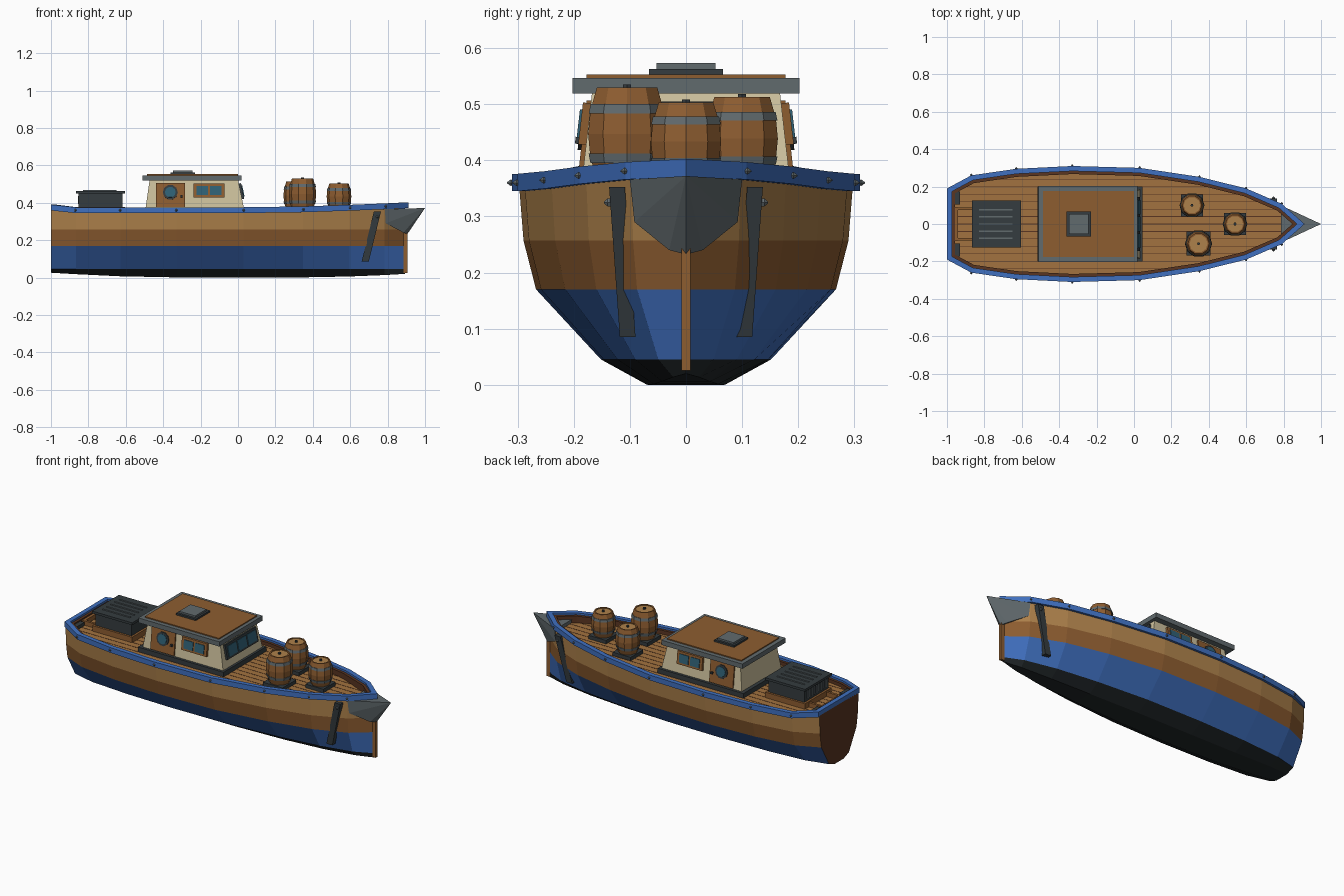
import bpy, bmesh, math
from mathutils import Vector

if "Cube" in bpy.data.objects:
    bpy.data.objects.remove(bpy.data.objects["Cube"])

def mat(name, r, g, b):
    m = bpy.data.materials.new(name)
    m.diffuse_color = (r, g, b, 1)
    m.use_nodes = True
    m.node_tree.nodes["Principled BSDF"].inputs["Base Color"].default_value = m.diffuse_color
    return m

BLUE = mat("blue_paint", .05, .16, .52)
BLACK = mat("black_tar", .015, .02, .022)
WOOD = mat("brown_wood", .27, .11, .03)
TAN = mat("tan_wood", .42, .22, .07)
DECK = mat("deck_wood", .36, .17, .05)
TRANSOM = mat("dark_wood", .10, .035, .015)
DARK = mat("dark_metal", .035, .045, .05)
IRON = mat("grey_iron", .12, .145, .155)
CREAM = mat("cream_paint", .62, .54, .34)
GLASS = mat("blue_glass", .03, .12, .18)

def mesh(name, verts, faces, mats, idx=None):
    me = bpy.data.meshes.new(name)
    me.from_pydata([tuple(v) for v in verts], [], faces)
    for m in mats:
        me.materials.append(m)
    if idx:
        me.polygons.foreach_set("material_index", idx)
    bm = bmesh.new()
    bm.from_mesh(me)
    bmesh.ops.recalc_face_normals(bm, faces=bm.faces)
    bm.to_mesh(me)
    bm.free()
    ob = bpy.data.objects.new(name, me)
    bpy.context.collection.objects.link(ob)
    return ob

def box(name, loc, size, m, rot=(0, 0, 0)):
    v = [(x * size[0] / 2, y * size[1] / 2, z * size[2] / 2)
         for x in (-1, 1) for y in (-1, 1) for z in (-1, 1)]
    f = [(0, 1, 3, 2), (4, 6, 7, 5), (0, 4, 5, 1), (2, 3, 7, 6), (0, 2, 6, 4), (1, 5, 7, 3)]
    ob = mesh(name, v, f, [m])
    ob.location, ob.rotation_euler = loc, rot
    return ob

def solid(name, pts, m):
    bm = bmesh.new()
    for p in pts:
        bm.verts.new(p)
    bmesh.ops.convex_hull(bm, input=bm.verts)
    me = bpy.data.meshes.new(name)
    bm.to_mesh(me)
    bm.free()
    me.materials.append(m)
    bpy.context.collection.objects.link(bpy.data.objects.new(name, me))

def lathe(name, prof, loc, m, n=10, rot=(0, 0, 0)):
    v = [(r * math.cos(2 * math.pi * i / n), r * math.sin(2 * math.pi * i / n), z)
         for r, z in prof for i in range(n)]
    f = [(k * n + i, k * n + (i + 1) % n, (k + 1) * n + (i + 1) % n, (k + 1) * n + i)
         for k in range(len(prof) - 1) for i in range(n)]
    f += [tuple(range(n)), tuple(range(len(v) - n, len(v)))]
    ob = mesh(name, v, f, [m])
    ob.location, ob.rotation_euler = loc, rot

# Plan outline of the boat, counter-clockwise from the stern corner
half = [(-1, .19), (-.87, .26), (-.63, .295), (-.33, .31), (.03, .30),
        (.35, .252), (.6, .19), (.79, .108)]
outline = [(x, -y) for x, y in half] + [(.912, 0)] + [(x, y) for x, y in reversed(half)]
N = len(outline)

def inset(pts, d):
    out = []
    for i in range(len(pts)):
        a, b, c = (Vector(pts[j % len(pts)]) for j in (i - 1, i, i + 1))
        n1, n2 = ((q - p).normalized() for p, q in ((a, b), (b, c)))
        n1, n2 = Vector((-n1.y, n1.x)), Vector((-n2.y, n2.x))
        out.append(b + (n1 + n2) * d / (1 + n1.dot(n2)))
    return out

def sheer(x):
    return .345 + .026 * max(0, (x - .1) / .8) ** 1.5 + (.014 if x < -.95 else 0)

def ring(name, d0, d1, lo, hi, m):
    v = []
    for d, h in ((d0, lo), (d0, hi), (d1, hi), (d1, lo)):
        v += [(x, y, sheer(x) + h) for x, y in inset(outline, d)]
    f = [(k * N + i, k * N + (i + 1) % N, (k + 1) % 4 * N + (i + 1) % N, (k + 1) % 4 * N + i)
         for k in range(4) for i in range(N)]
    mesh(name, v, f, [m])

# Hull with painted bands
plan = [(-1 if x < -.95 else x, y) for x, y in inset(outline, .013)]
levels = [(0, .24), (.045, .51), (.17, .90), (.257, .975), (None, 1)]
hv, hf, hi = [], [], []
for k, (z, w) in enumerate(levels):
    for x, y in plan:
        zz = sheer(x) + .005 if z is None else z
        if k == 0:
            zz = .024 * abs(x / .95) ** 3 if abs(x) < .95 else .026
        hv.append((x, y * w, zz))
for k in range(4):
    for i in range(N):
        j = (i + 1) % N
        hf.append((k * N + i, k * N + j, (k + 1) * N + j, (k + 1) * N + i))
        hi.append(4 if i == N - 1 else k)
for i in range(N // 2):
    a, b = N - 1 - i, N - 2 - i
    hf.append((i, i + 1, b, a) if b != i + 1 else (i, i + 1, a))
    hi.append(0)
mesh("hull", hv, hf, [BLACK, BLUE, WOOD, TAN, TRANSOM], hi)
box("stem_post", (.895, 0, .14), (.022, .016, .23), WOOD)

# Rail, inner trim and deck
ring("rail", 0, .027, 0, .031, BLUE)
ring("inner_trim", .025, .043, -.02, .02, TRANSOM)
dk = inset(outline, .03)
mesh("deck", [(x, y, .345) for x, y in dk], [tuple(range(N))], [DECK])
for i in range(-6, 7):
    y = i * .04
    xs = []
    for (x0, y0), (x1, y1) in zip(dk, dk[1:] + dk[:1]):
        if (y0 - y) * (y1 - y) <= 0 and abs(y1 - y0) > 1e-6:
            xs.append(x0 + (x1 - x0) * (y - y0) / (y1 - y0))
    box("deck_seam", ((min(xs) + max(xs)) / 2, y, .345), (max(xs) - min(xs), .003, .002), TRANSOM)
for x, y in outline[1:8] + outline[9:16]:
    s = math.copysign(1, y)
    lathe("rail_bolt", [(.003, -.004), (.007, .002), (.001, .009)], (x, y, sheer(x) + .015),
          IRON, 6, (-s * math.pi / 2, 0, 0))

# Iron bow plate and slanted side bars
solid("bow_plate", [(1, 0, .372), (.905, 0, .232)] +
      [(x, s * y, z) for s in (1, -1) for x, y, z in
       ((.785, .1, .366), (.79, .092, .29), (.885, .03, .24))], IRON)
for s in (1, -1):
    solid("bow_bar", [(x + dx, s * (y + dy), z) for x, y, z in ((.745, .123, .352), (.68, .104, .085))
                      for dx in (-.019, .019) for dy in (-.014, .014)], DARK)
    lathe("bar_bolt", [(.008, 0), (.008, .006), (.002, .012)], (.745, s * .134, .325), IRON, 6,
          (-s * math.pi / 2, 0, 0))

# Cabin walls, plinth and roof
box("cabin_plinth", (-.235, 0, .358), (.56, .40, .03), DARK)
solid("cabin_walls", [(x, s * y, z) for s in (1, -1) for x, y, z in
      ((-.497, .187, .35), (.036, .187, .35), (-.472, .167, .525), (0, .167, .525))], CREAM)
box("roof_slab", (-.245, 0, .533), (.53, .404, .028), IRON)
box("roof_panel", (-.243, 0, .549), (.485, .354, .008), WOOD)
box("roof_hatch_base", (-.295, 0, .557), (.13, .132, .012), DARK)
box("roof_hatch_lid", (-.295, 0, .567), (.105, .105, .012), IRON)

# Doors, portholes and windows on both sides
T = math.atan(.02 / .175)
def side(name, s, x, z, w, h, m, out):
    y = .187 - (z - .35) * .114 + out / 2
    box(name, (x, s * y, z), (w, out, h), m, (s * T, 0, 0))
for s in (1, -1):
    side("door", s, -.362, .442, .155, .13, WOOD, .008)
    side("door_handle", s, -.302, .435, .012, .012, DARK, .02)
    for nm, r, m, h in (("porthole_frame", .04, DARK, .014), ("porthole_glass", .029, GLASS, .017)):
        lathe(nm, [(r, 0), (r, h)], (-.362, s * .175, .455), m, 10, (-s * (math.pi / 2 - T), 0, 0))
    side("window_frame", s, -.155, .465, .165, .075, WOOD, .014)
    for dx in (-.036, .036):
        side("window_pane", s, -.155 + dx, .465, .06, .05, GLASS, .018)

# Windscreen
TF = math.atan(.036 / .175)
def front(name, y, z, w, h, m, out):
    box(name, (.036 - (z - .35) * .206 + out / 2, y, z), (out, w, h), m, (0, -TF, 0))
front("windscreen_frame", 0, .462, .29, .085, DARK, .012)
for y in (-.09, 0, .09):
    front("windscreen_pane", y, .462, .078, .06, GLASS, .016)

# Engine box with vents and stern fittings
box("engine_base", (-.735, 0, .36), (.26, .25, .035), WOOD)
box("engine_body", (-.735, 0, .412), (.235, .225, .08), DARK)
box("engine_lid", (-.735, 0, .456), (.262, .25, .014), DARK)
for i in range(-2, 3):
    box("lid_slat", (-.74, i * .038, .464), (.18, .007, .006), IRON)
for i in range(-4, 5):
    box("rear_vent", (-.853, i * .021, .415), (.006, .008, .045), IRON)
for s in (1, -1):
    box("stern_bearer", (-.91, s * .082, .358), (.1, .014, .026), WOOD)
    box("stern_cleat", (-.945, s * .14, .362), (.03, .07, .02), DARK)
box("stern_crossbar", (-.95, 0, .358), (.018, .18, .026), WOOD)

# Barrels on square plates
for x, y, R, top in ((.345, -.105, .073, .53), (.31, .1, .067, .513), (.54, 0, .066, .503)):
    z0 = .364
    H = top - z0
    rad = lambda t: R * (1 - .9 * (t - .5) ** 2)
    box("barrel_plate", (x, y, .355), (R * 1.75, R * 1.75, .022), DARK)
    lathe("barrel", [(rad(t), t * H) for t in (0, .25, .5, .75, 1)] +
          [(R * .66, H), (R * .66, H - .006)], (x, y, z0), WOOD)
    lathe("barrel_lid", [(R * .66, 0), (R * .66, .003)], (x, y, top - .007), TAN)
    for t in (.19, .72):
        lathe("barrel_band", [(rad(t) + .002, t * H), (rad(t + .1) + .002, (t + .1) * H)], (x, y, z0), IRON)
    lathe("barrel_bung", [(.008, 0), (.008, .011)], (x, y, top - .006), DARK, 6)
